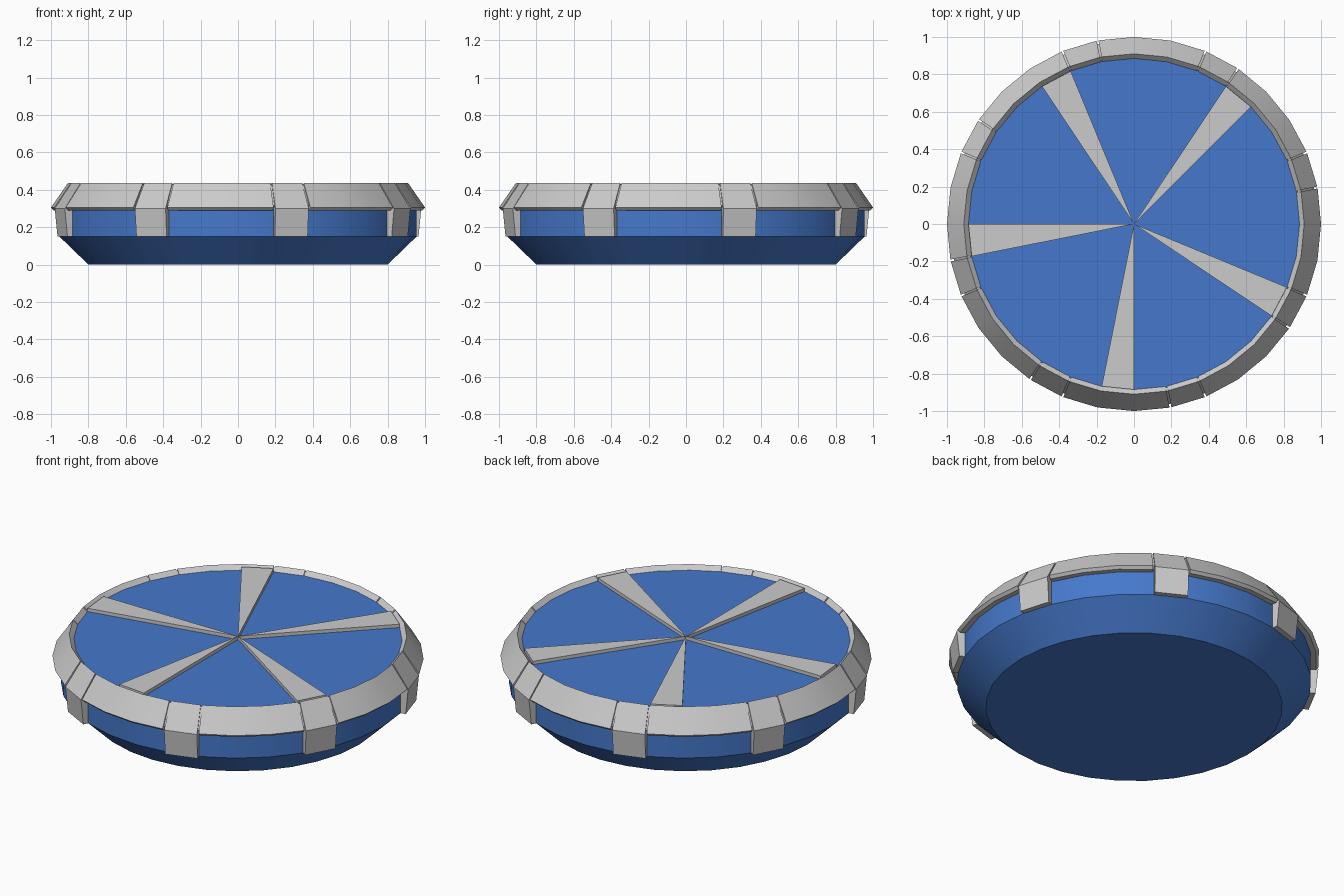
import bpy, bmesh, math

if "Cube" in bpy.data.objects:
    bpy.data.objects.remove(bpy.data.objects["Cube"])

STEP = 2 * math.pi / 32          # the model is 32-sided
blue = bpy.data.materials.new("blue")
blue.diffuse_color = (0.06, 0.19, 0.6, 1)
blue.use_nodes = True
blue.node_tree.nodes["Principled BSDF"].inputs["Base Color"].default_value = blue.diffuse_color


def finish(bm, name, mat=None):
    bmesh.ops.recalc_face_normals(bm, faces=bm.faces)
    me = bpy.data.meshes.new(name)
    bm.to_mesh(me)
    bm.free()
    me.shade_smooth()
    me.set_sharp_from_angle(angle=math.radians(25))
    if mat:
        me.materials.append(mat)
    ob = bpy.data.objects.new(name, me)
    bpy.context.collection.objects.link(ob)
    return ob


def sweep(name, profile, angles, full=False, solid=True, mat=None):
    """Revolve an (r, z) profile through the angles; solid = closed cross-section."""
    bm = bmesh.new()
    rows = [[bm.verts.new((r * math.cos(a), r * math.sin(a), z)) for r, z in profile]
            for a in angles]
    n = len(profile)
    pairs = list(zip(rows, rows[1:] + rows[:1]))
    for p, q in (pairs if full else pairs[:-1]):
        for i in range(n if solid else n - 1):
            j = (i + 1) % n
            bm.faces.new((p[i], q[i], q[j], p[j]))
    if not full:                         # end caps of a segment
        bm.faces.new(rows[0])
        bm.faces.new(rows[-1])
    elif not solid:                      # flat top and bottom of a disc
        bm.faces.new([r[0] for r in rows])
        bm.faces.new([r[-1] for r in rows])
    return finish(bm, name, mat)


circle = [i * STEP for i in range(32)]

# Blue dish body with flat top
sweep("body", [(0.80, 0), (0.955, 0.15), (0.955, 0.31), (0.90, 0.41)],
      circle, full=True, solid=False, mat=blue)

# Grey rim core, seen only inside the panel seams
sweep("rim_core", [(0.88, 0.40), (0.91, 0.425), (0.98, 0.315), (0.94, 0.30)],
      circle, full=True)

panel = [(0.88, 0.405), (0.91, 0.435), (1.0, 0.305), (0.985, 0.29), (0.93, 0.29)]
tab = [(0.88, 0.405), (0.91, 0.435), (1.0, 0.30), (0.985, 0.15), (0.93, 0.15), (0.93, 0.29)]
GAP = 0.005


def span(start, count):
    a = [(start + i) * STEP for i in range(count + 1)]
    a[0] += GAP
    a[-1] -= GAP
    return a


# Eight rim tabs with longer rim panels between them
for k in range(8):
    sweep(f"rim_tab_{k + 1}", tab, span(4 * k + 1, 1))
    sweep(f"rim_panel_{k + 1}", panel, span(4 * k + 2, 3))

# Five raised wedge spokes, each one facet wide
for k, s in enumerate((4, 10, 16, 23, 29)):
    bm = bmesh.new()
    pts = [(0, 0)] + [(0.885 * math.cos(t * STEP), 0.885 * math.sin(t * STEP)) for t in (s, s + 1)]
    low = [bm.verts.new((x, y, 0.40)) for x, y in pts]
    top = [bm.verts.new((x, y, 0.43)) for x, y in pts]
    bm.faces.new(low)
    bm.faces.new(top)
    for i in range(3):
        j = (i + 1) % 3
        bm.faces.new((low[i], low[j], top[j], top[i]))
    finish(bm, f"spoke_{k + 1}")
